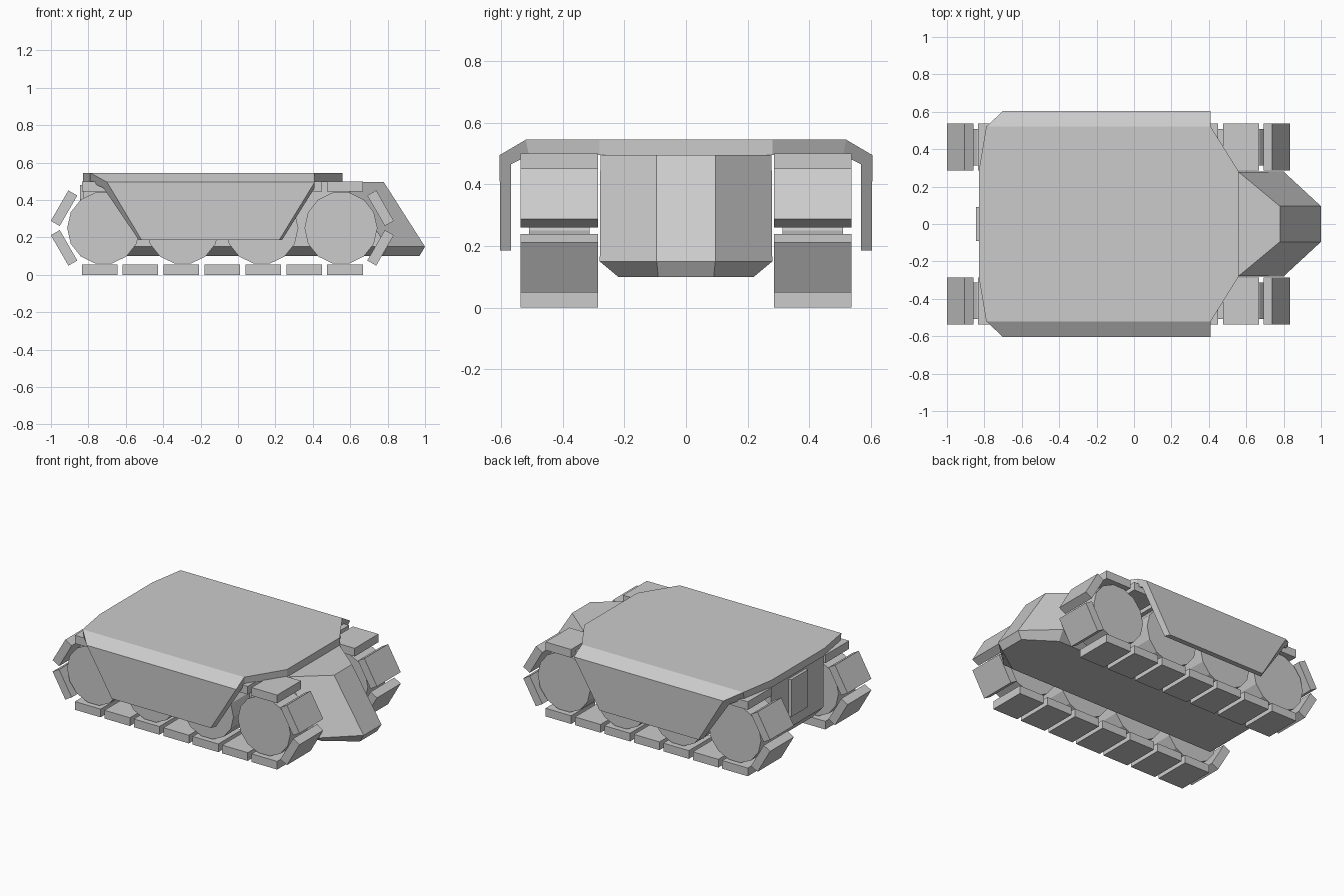
import bpy, bmesh, math

if "Cube" in bpy.data.objects:
    bpy.data.objects.remove(bpy.data.objects["Cube"])

grey = bpy.data.materials.new("light_grey")
grey.diffuse_color = (0.6, 0.6, 0.6, 1)
grey.use_nodes = True
grey.node_tree.nodes["Principled BSDF"].inputs["Base Color"].default_value = grey.diffuse_color


def finish(name, bm):
    bmesh.ops.recalc_face_normals(bm, faces=bm.faces)
    me = bpy.data.meshes.new(name)
    bm.to_mesh(me)
    bm.free()
    me.materials.append(grey)
    ob = bpy.data.objects.new(name, me)
    bpy.context.collection.objects.link(ob)
    return ob


def loft(name, rings):
    """Closed solid through rings of equal point count."""
    bm = bmesh.new()
    rows = [[bm.verts.new(p) for p in r] for r in rings]
    n = len(rows[0])
    for a, b in zip(rows, rows[1:]):
        for i in range(n):
            j = (i + 1) % n
            bm.faces.new((a[i], a[j], b[j], b[i]))
    bm.faces.new(rows[0])
    bm.faces.new(rows[-1])
    return finish(name, bm)


def outline(half, z):
    """Full plan outline from its +y half."""
    return [(x, y, z) for x, y in half] + [(x, -y, z) for x, y in reversed(half)]


def box(name, x, y, z, sx, sy, sz, tilt=0):
    h = outline([(-sx / 2, sy / 2), (sx / 2, sy / 2)], -sz / 2)
    ob = loft(name, [h, [(a, b, sz / 2) for a, b, c in h]])
    ob.location = (x, y, z)
    ob.rotation_euler[1] = -tilt
    return ob


# Hull with a wedge nose and chamfered belly
loft("hull", [
    outline([(-.79, .22), (.78, .22), (.97, .09)], .10),
    outline([(-.825, .28), (.80, .28), (1.0, .095)], .15),
    outline([(-.825, .278), (.56, .278), (.78, .095)], .495)])
box("rear_door", -.833, 0, .355, .024, .18, .25)

# Roof plate
roof = [(-.83, .28), (-.79, .52), (.41, .52), (.56, .28)]
under = [(-.83, .28), (-.79, .51), (.41, .51), (.56, .28)]
loft("roof_plate", [outline(under, .495), outline(roof, .545)])

# Side skirts: (y, z, rear x, front x) around the cross-section
skirt = [(.52, .545, -.79, .41), (.605, .495, -.70, .41), (.603, .185, -.515, .22),
         (.568, .185, -.53, .235), (.568, .465, -.72, .41), (.51, .495, -.79, .41)]

TRACK_Y, MID_X, MID_Z = .411, -.084, .25
for s, side in ((-1, "right"), (1, "left")):
    loft(side + "_skirt", [[(r[k], s * r[0], r[1]) for r in skirt] for k in (2, 3)])
    y = s * TRACK_Y

    # Road wheels
    for i in range(4):
        wx = MID_X + (i - 1.5) * .423
        rings = [[(wx + .195 * math.cos(k * math.tau / 14), y + w,
                   MID_Z + .195 * math.sin(k * math.tau / 14)) for k in range(14)]
                 for w in (-.098, .098)]
        loft(f"{side}_wheel_{i}", rings)

    # Track links: flat runs, then tilted links at both ends
    for u, run in ((-1, "lower"), (1, "upper")):
        for i in range(7):
            box(f"{side}_{run}_link_{i}", MID_X + (i - 3) * .2187, y,
                MID_Z + u * .2225, .19, .252, .055)
        for e, end in ((-1, "rear"), (1, "front")):
            box(f"{side}_{run}_{end}_link", MID_X + e * .846, y, MID_Z + u * .106,
                .188, .252, .055, -e * u * math.radians(60))
